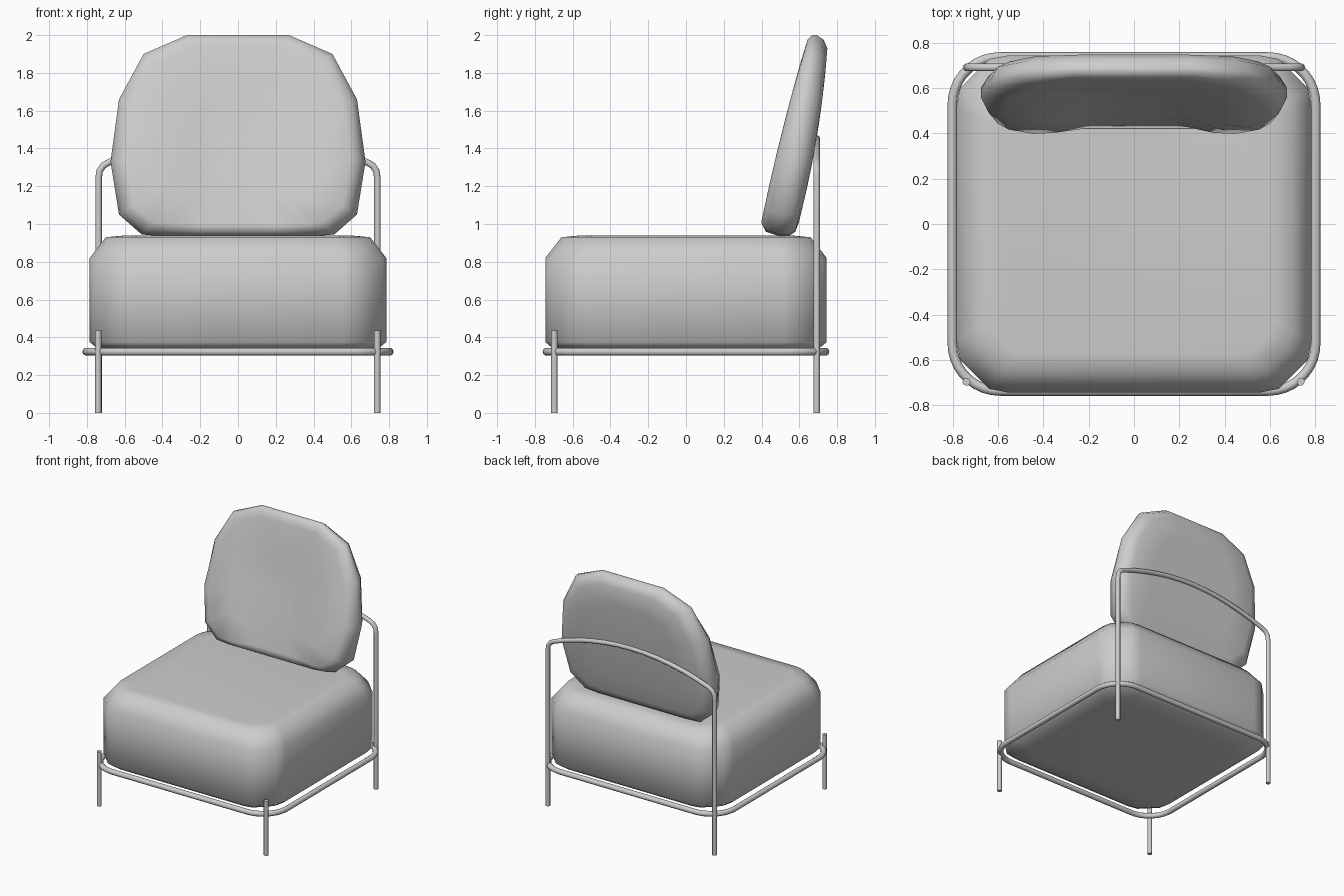
import bpy
import math
from mathutils import Vector

cube = bpy.data.objects.get("Cube")
if cube:
    bpy.data.objects.remove(cube, do_unlink=True)

GREY = (0.61, 0.61, 0.61, 1)
grey = bpy.data.materials.new("soft grey")
grey.use_nodes = True
grey.diffuse_color = GREY
grey.node_tree.nodes["Principled BSDF"].inputs["Base Color"].default_value = GREY


def finish(obj, angle):
    """Give the part its colour and smooth shading."""
    obj.data.materials.clear()
    obj.data.materials.append(grey)
    bpy.ops.object.select_all(action="DESELECT")
    obj.select_set(True)
    bpy.context.view_layer.objects.active = obj
    bpy.ops.object.shade_smooth_by_angle(angle=math.radians(angle))


def loft(name, rings):
    """Skin a stack of equal rings and cap both ends."""
    n = len(rings[0])
    verts = [p for ring in rings for p in ring]
    faces = [(r * n + i, r * n + (i + 1) % n, (r + 1) * n + (i + 1) % n, (r + 1) * n + i)
             for r in range(len(rings) - 1) for i in range(n)]
    faces.append(tuple(reversed(range(n))))
    faces.append(tuple(range(len(verts) - n, len(verts))))
    mesh = bpy.data.meshes.new(name)
    mesh.from_pydata(verts, [], faces)
    obj = bpy.data.objects.new(name, mesh)
    bpy.context.collection.objects.link(obj)
    finish(obj, 80)


def tube(name, points, radius, closed=False):
    """Round metal tube along a path."""
    curve = bpy.data.curves.new(name, "CURVE")
    curve.dimensions = "3D"
    curve.bevel_depth = radius
    curve.bevel_resolution = 3
    curve.use_fill_caps = not closed
    spline = curve.splines.new("POLY")
    spline.points.add(len(points) - 1)
    for point, co in zip(spline.points, points):
        point.co = (*co, 1)
    spline.use_cyclic_u = closed
    obj = bpy.data.objects.new(name, curve)
    bpy.context.collection.objects.link(obj)
    bpy.ops.object.select_all(action="DESELECT")
    obj.select_set(True)
    bpy.context.view_layer.objects.active = obj
    bpy.ops.object.convert(target="MESH")
    finish(bpy.context.view_layer.objects.active, 50)


def rounded_rect(hx, hy, radius, angles, z):
    """Counter-clockwise rectangle with corner points at the given angles."""
    points = []
    for corner, (sx, sy) in enumerate([(1, 1), (-1, 1), (-1, -1), (1, -1)]):
        for angle in angles:
            a = math.radians(90 * corner + angle)
            points.append(Vector((sx * (hx - radius) + radius * math.cos(a),
                                  sy * (hy - radius) + radius * math.sin(a), z)))
    return points


# Seat cushion: (inset, height) profile, sagging slightly into the frame
seat_profile = [(0.2, 0.306), (0.085, 0.318), (0.03, 0.35), (0.0, 0.375),
                (0.0, 0.82), (0.085, 0.93), (0.17, 0.938)]
loft("seat_cushion", [rounded_rect(0.785 - i, 0.745 - i, 0.23 - i * 0.5, (0, 22, 68, 90), z)
                      for i, z in seat_profile])

# Back cushion: half outline, mirrored, swept from front to back
half = [(0.22, 0.935), (0.40, 0.935), (0.51, 0.945), (0.63, 1.05), (0.675, 1.33),
        (0.63, 1.66), (0.50, 1.90), (0.27, 2.0)]
outline = half + [(-x, z) for x, z in reversed(half)]
MID_Z = 1.47


def back_ring(scale, depth, lean):
    """Scaled outline at a depth between the leaning front (0) and back (1)."""
    ring = []
    for x, z in outline:
        x, z = x * scale, MID_Z + (z - MID_Z) * scale
        front = 0.405 + 0.21 * (z - 1.04) + 0.045 * (z - 1.04) ** 2
        rear = 0.605 + 0.25 * (z - 1.04) - 0.1 * (z - 1.04) ** 2
        # Shallow hollow down the middle of the front
        hollow = max(0, min(1, (0.38 - abs(x)) / 0.19)) * min(1, (2 - z) / 0.5)
        if depth < 0.05:
            front += 0.042 * hollow
        ring.append((x, front + (rear - front) * (depth + lean * (MID_Z - z)), z))
    return ring


loft("back_cushion", [back_ring(*ring) for ring in [
    (0.12, 0, 0), (0.35, 0, 0), (0.62, 0, 0), (0.88, 0, 0), (0.955, 0.1, 0.15),
    (1.0, 0.38, 0.38), (1.0, 0.62, 0.38), (0.955, 0.88, 0.18),
    (0.87, 1, 0), (0.6, 1, 0), (0.3, 1, 0), (0.12, 1, 0)]])

# Base frame ring
tube("base_ring", rounded_rect(0.803, 0.738, 0.21, range(0, 91, 10), 0.324), 0.021, closed=True)

# Front legs
for side, x in (("left", 0.737), ("right", -0.74)):
    tube(f"front_leg_{side}", [(x, -0.697, 0), (x, -0.697, 0.435)], 0.0175)

# Back legs and arched rail in one bent tube
bend = [(0.738, 0), (0.738, 1.24), (0.733, 1.28), (0.713, 1.31), (0.68, 1.328)]
arch = [(x, 1.453 - 0.125 * (x / 0.68) ** 2) for x in [0.57 - 0.114 * i for i in range(11)]]
path = bend + arch + [(-x, z) for x, z in reversed(bend)]
tube("back_legs_and_rail", [(x, 0.692, z) for x, z in path], 0.0175)
